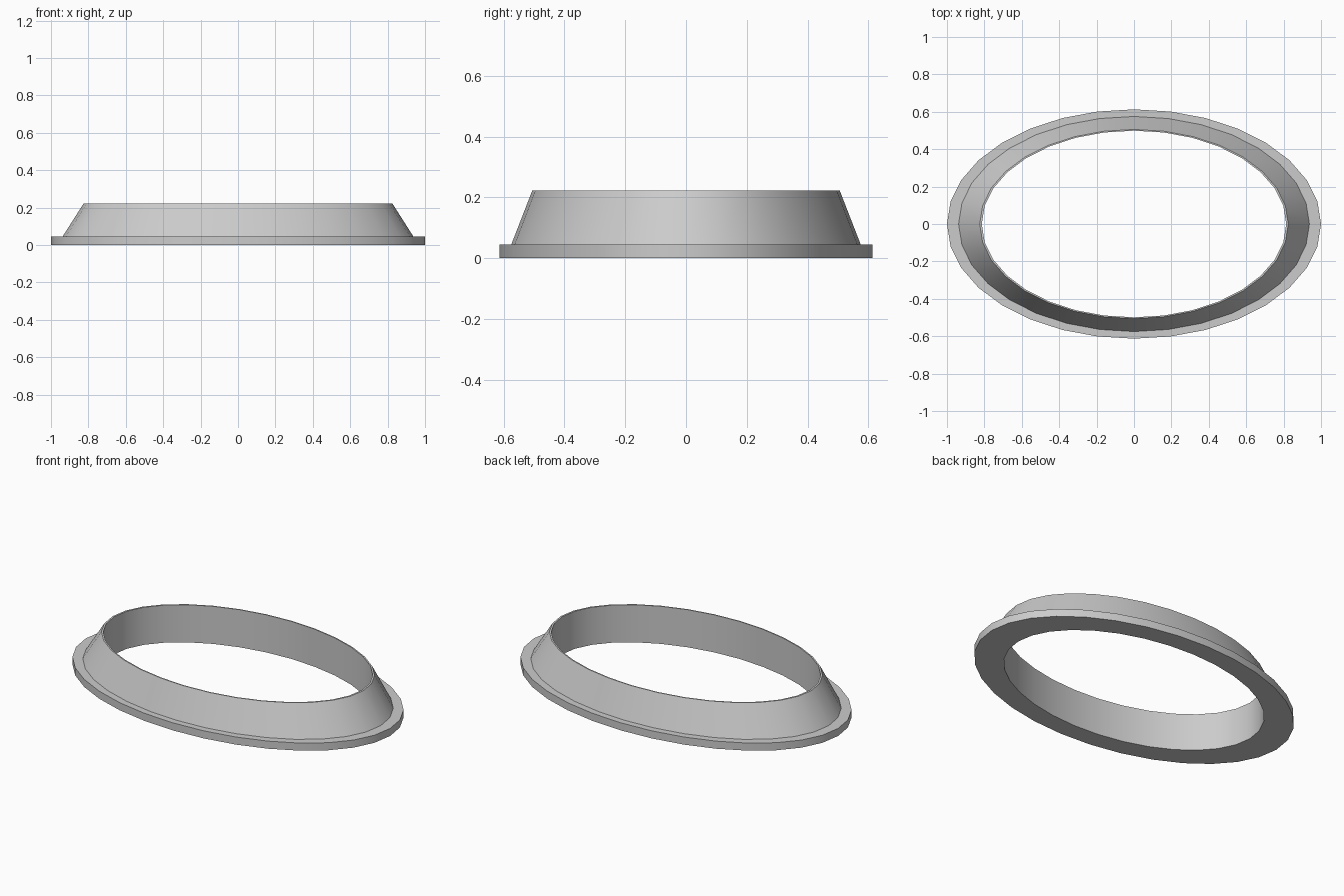
import bpy
import bmesh
from math import cos, sin, radians, tau

cube = bpy.data.objects.get("Cube")
if cube:
    bpy.data.objects.remove(cube, do_unlink=True)

SEGMENTS = 32
DEPTH_RATIO = 0.613

# One flat grey for the whole collar
grey = bpy.data.materials.new("light_grey")
grey.use_nodes = True
colour = (0.6, 0.6, 0.6, 1.0)
grey.diffuse_color = colour
grey.node_tree.nodes["Principled BSDF"].inputs["Base Color"].default_value = colour


def oval_ring(name, profile):
    """Sweep a closed (radius, height) profile around an ellipse."""
    bm = bmesh.new()
    rings = []
    for i in range(SEGMENTS):
        a = tau * i / SEGMENTS
        rings.append([bm.verts.new((r * cos(a), r * DEPTH_RATIO * sin(a), z))
                      for r, z in profile])
    n = len(profile)
    for i, ring in enumerate(rings):
        following = rings[(i + 1) % SEGMENTS]
        for j in range(n):
            k = (j + 1) % n
            bm.faces.new((ring[j], following[j], following[k], ring[k]))
    bmesh.ops.recalc_face_normals(bm, faces=bm.faces)
    mesh = bpy.data.meshes.new(name)
    bm.to_mesh(mesh)
    bm.free()
    mesh.materials.append(grey)
    obj = bpy.data.objects.new(name, mesh)
    bpy.context.collection.objects.link(obj)
    bpy.ops.object.select_all(action="DESELECT")
    obj.select_set(True)
    bpy.context.view_layer.objects.active = obj
    bpy.ops.object.shade_smooth_by_angle(angle=radians(30))
    return obj


# Flange, sloped outer wall, thin rim and upright bore in one section
oval_ring("oval_collar", [
    (0.814, 0.0),
    (1.0, 0.0),
    (1.0, 0.045),
    (0.938, 0.045),
    (0.825, 0.223),
    (0.814, 0.223),
])
